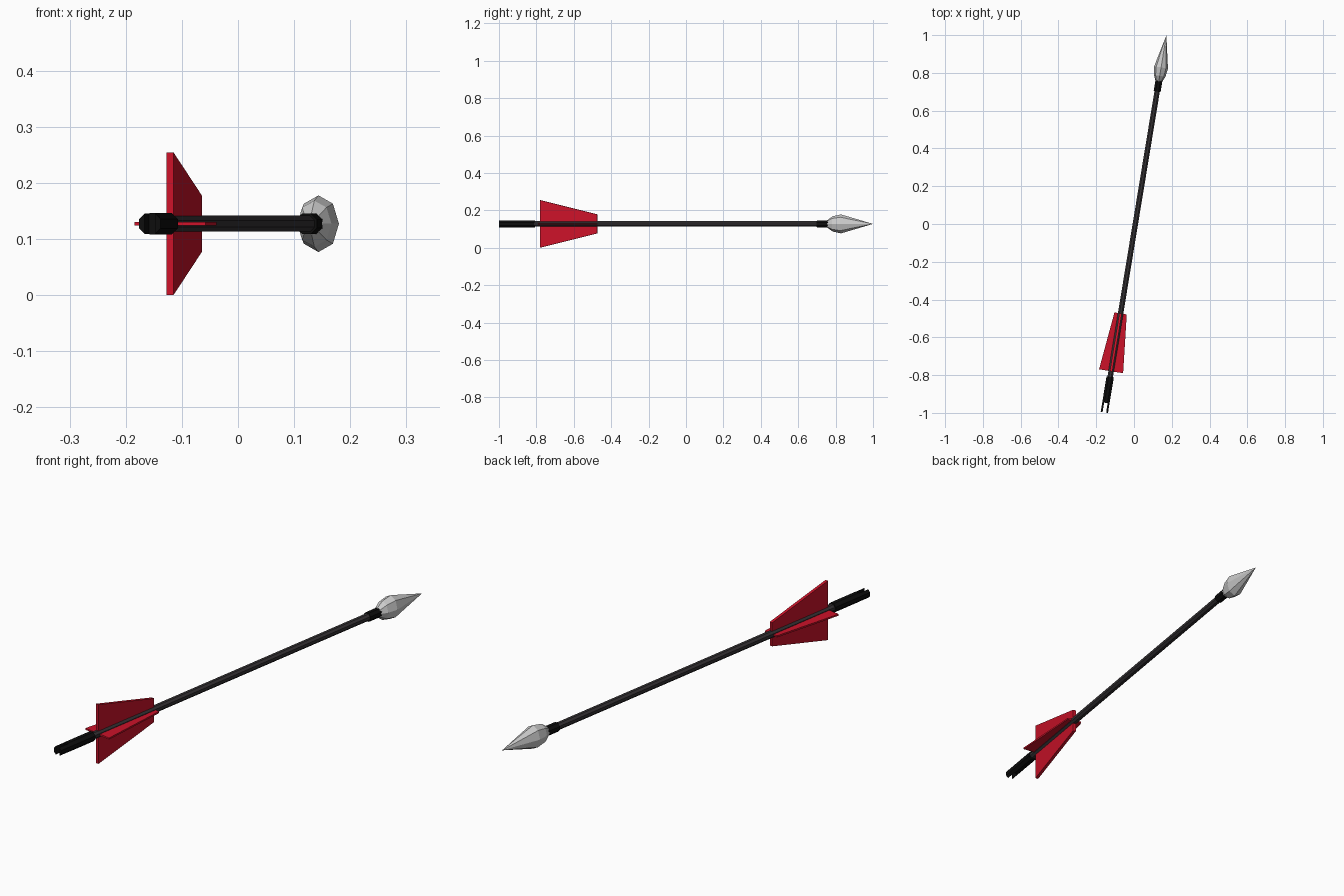
import bpy, bmesh
from math import pi, cos, sin, atan
from mathutils import Matrix

if "Cube" in bpy.data.objects:
    bpy.data.objects.remove(bpy.data.objects["Cube"])

# The arrow lies along local +Y, then is turned slightly about z
PLACE = Matrix.Translation((0.007, 0, 0.1275)) @ Matrix.Rotation(-atan(0.1645), 4, 'Z')


def material(name, rgb):
    m = bpy.data.materials.new(name)
    m.diffuse_color = (*rgb, 1)
    m.use_nodes = True
    m.node_tree.nodes["Principled BSDF"].inputs["Base Color"].default_value = m.diffuse_color
    return m


BLACK = material("black", (0.004, 0.004, 0.004))
CHARCOAL = material("charcoal", (0.035, 0.031, 0.034))
RED = material("red", (0.6, 0.006, 0.022))


def finish(name, bm, mat=None):
    bmesh.ops.recalc_face_normals(bm, faces=bm.faces)
    me = bpy.data.meshes.new(name)
    bm.to_mesh(me)
    bm.free()
    ob = bpy.data.objects.new(name, me)
    bpy.context.collection.objects.link(ob)
    ob.matrix_world = PLACE
    if mat:
        me.materials.append(mat)
    return ob


def loft(name, sections, mat=None, sides=8, turn=0.0):
    """Skin elliptical rings (y, half width, half height); zero size makes a point."""
    bm = bmesh.new()
    rings = []
    for y, rx, rz in sections:
        if rx == 0:
            rings.append([bm.verts.new((0, y, 0))] * sides)
        else:
            angles = [2 * pi * i / sides + turn for i in range(sides)]
            rings.append([bm.verts.new((rx * cos(a), y, rz * sin(a))) for a in angles])
    for a, b in zip(rings, rings[1:]):
        for i in range(sides):
            j = (i + 1) % sides
            corners = [a[i], a[j], b[j], b[i]]
            bm.faces.new(list(dict.fromkeys(corners)))
    for ring in (rings[0], rings[-1]):
        if ring[0] is not ring[1]:
            bm.faces.new(ring)
    return finish(name, bm, mat)


def tube(name, y0, y1, apothem, mat):
    r = apothem / cos(pi / 8)
    return loft(name, [(y0, r, r), (y1, r, r)], mat, turn=pi / 8)


def vane(name, rear, front, thick, vertical):
    """Tapered plate crossing the shaft."""
    bm = bmesh.new()
    outline = [(-rear, -0.79), (rear, -0.79), (front, -0.48), (-front, -0.48)]
    pts = [(0, y, s) if vertical else (s, y, 0) for s, y in outline]
    face = bm.faces.new([bm.verts.new(p) for p in pts])
    axis = 0 if vertical else 2
    for v in bm.verts:
        v.co[axis] -= thick / 2
    out = bmesh.ops.extrude_face_region(bm, geom=[face])
    for v in out["geom"]:
        if isinstance(v, bmesh.types.BMVert):
            v.co[axis] += thick
    return finish(name, bm, RED)


# Shaft and collar
tube("shaft", -0.85, 0.76, 0.0143, CHARCOAL)
tube("collar", 0.71, 0.775, 0.0185, BLACK)

# Faceted arrowhead, narrower across than it is tall
loft("arrowhead", [(0.764, 0.017, 0.019), (0.795, 0.031, 0.041),
                   (0.84, 0.037, 0.0505), (1.0134, 0, 0)])

# Fletching
vane("vertical_fletching", 0.127, 0.0505, 0.013, True)
vane("horizontal_fletching", 0.0645, 0.033, 0.007, False)

# Nock with string slot
nock = tube("nock", -1.0105, -0.82, 0.0195, BLACK)
bm = bmesh.new()
bmesh.ops.create_cube(bm, size=1, matrix=Matrix.Translation((0, -1.01, 0))
                      @ Matrix.Diagonal((0.019, 0.1, 0.1, 1)))
cutter = finish("slot_cutter", bm)
cutter.hide_render = True
cutter.display_type = 'WIRE'
cut = nock.modifiers.new("slot", 'BOOLEAN')
cut.operation = 'DIFFERENCE'
cut.object = cutter
